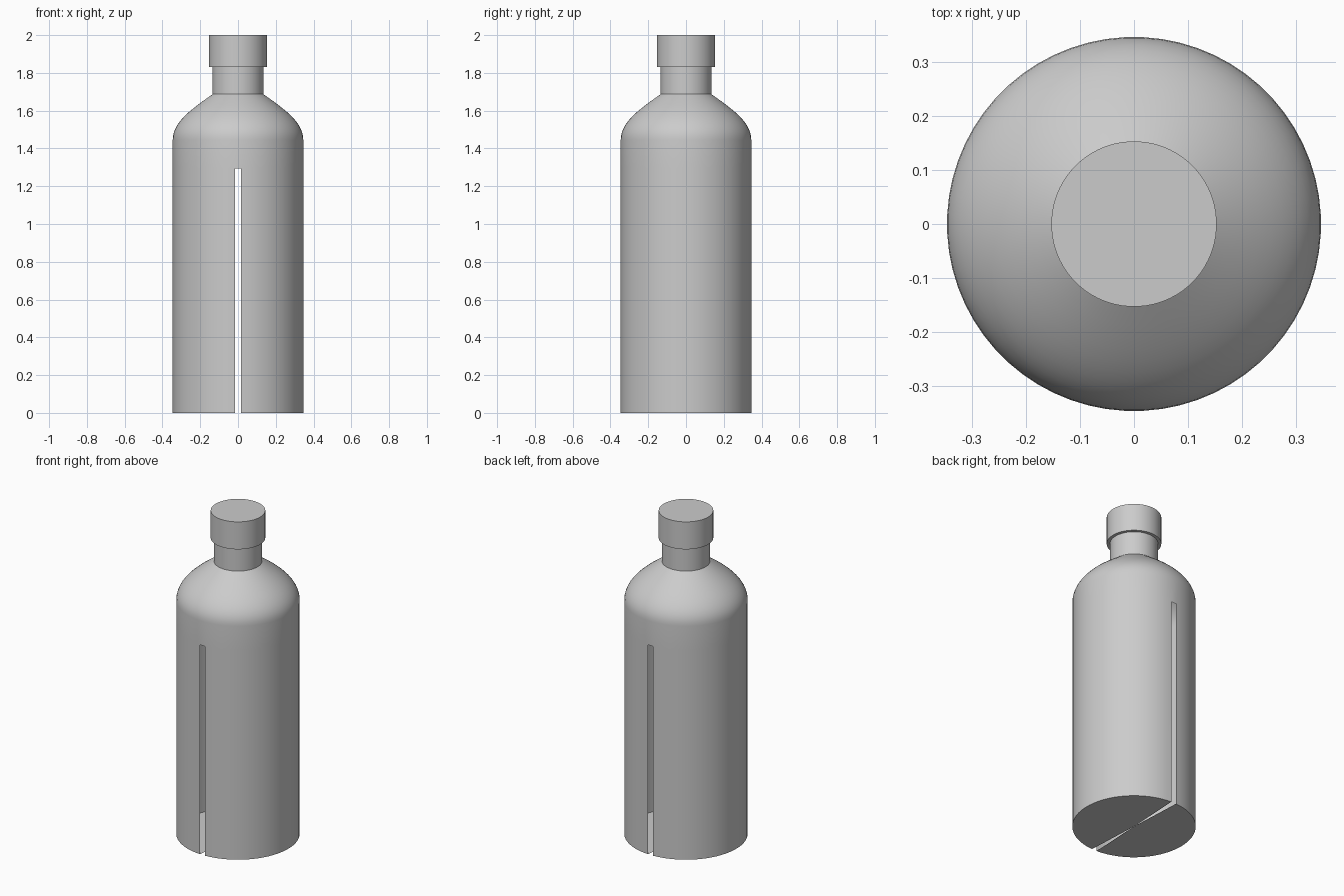
import bpy
import bmesh
import math
from mathutils import Vector
from mathutils.geometry import interpolate_bezier

SEGMENTS = 64
SLOT_TOP = 1.295

default = bpy.data.objects.get("Cube")
if default:
    bpy.data.objects.remove(default, do_unlink=True)

grey = bpy.data.materials.new("plain grey")
grey.use_nodes = True
colour = (0.6, 0.6, 0.6, 1)
grey.diffuse_color = colour
grey.node_tree.nodes["Principled BSDF"].inputs["Base Color"].default_value = colour


def lathe(bm, profile):
    """Revolve (radius, height) points; zero radius makes a fan centre."""
    rings = []
    for r, z in profile:
        if r == 0:
            rings.append([bm.verts.new((0, 0, z))] * SEGMENTS)
            continue
        # Half-step offset puts a facet exactly at the front and back
        angles = [(i + 0.5) * math.tau / SEGMENTS for i in range(SEGMENTS)]
        rings.append([bm.verts.new((r * math.cos(a), r * math.sin(a), z)) for a in angles])
    for low, high in zip(rings, rings[1:]):
        for i in range(SEGMENTS):
            j = (i + 1) % SEGMENTS
            corners = list(dict.fromkeys((low[i], low[j], high[j], high[i])))
            bm.faces.new(corners)


def finish(name, bm):
    mesh = bpy.data.meshes.new(name)
    bm.to_mesh(mesh)
    bm.free()
    mesh.materials.append(grey)
    obj = bpy.data.objects.new(name, mesh)
    bpy.context.collection.objects.link(obj)
    bpy.ops.object.select_all(action="DESELECT")
    obj.select_set(True)
    bpy.context.view_layer.objects.active = obj
    bpy.ops.object.shade_smooth_by_angle(angle=math.radians(30))
    return obj


# Hollow body: fan floor, straight wall and rounded shoulder
shoulder = interpolate_bezier(
    Vector((0.346, 1.445)), Vector((0.346, 1.54)),
    Vector((0.25, 1.605)), Vector((0.135, 1.687)), 14)
body = bmesh.new()
lathe(body, [(0, 0), (0.346, 0), (0.346, SLOT_TOP)] + [(p.x, p.y) for p in shoulder])

# Open one facet column and its floor wedge at the front and back
slot = [f for f in body.faces
        if abs(f.calc_center_median().x) < 0.005
        and f.calc_center_median().z < SLOT_TOP - 0.01]
bmesh.ops.delete(body, geom=slot, context="FACES")
finish("bottle_body", body)

# Neck
neck = bmesh.new()
lathe(neck, [(0.135, 1.687), (0.135, 1.83)])
finish("bottle_neck", neck)

# Closed cap with a small overhang
cap = bmesh.new()
lathe(cap, [(0, 1.83), (0.153, 1.83), (0.153, 2.0), (0, 2.0)])
finish("bottle_cap", cap)
